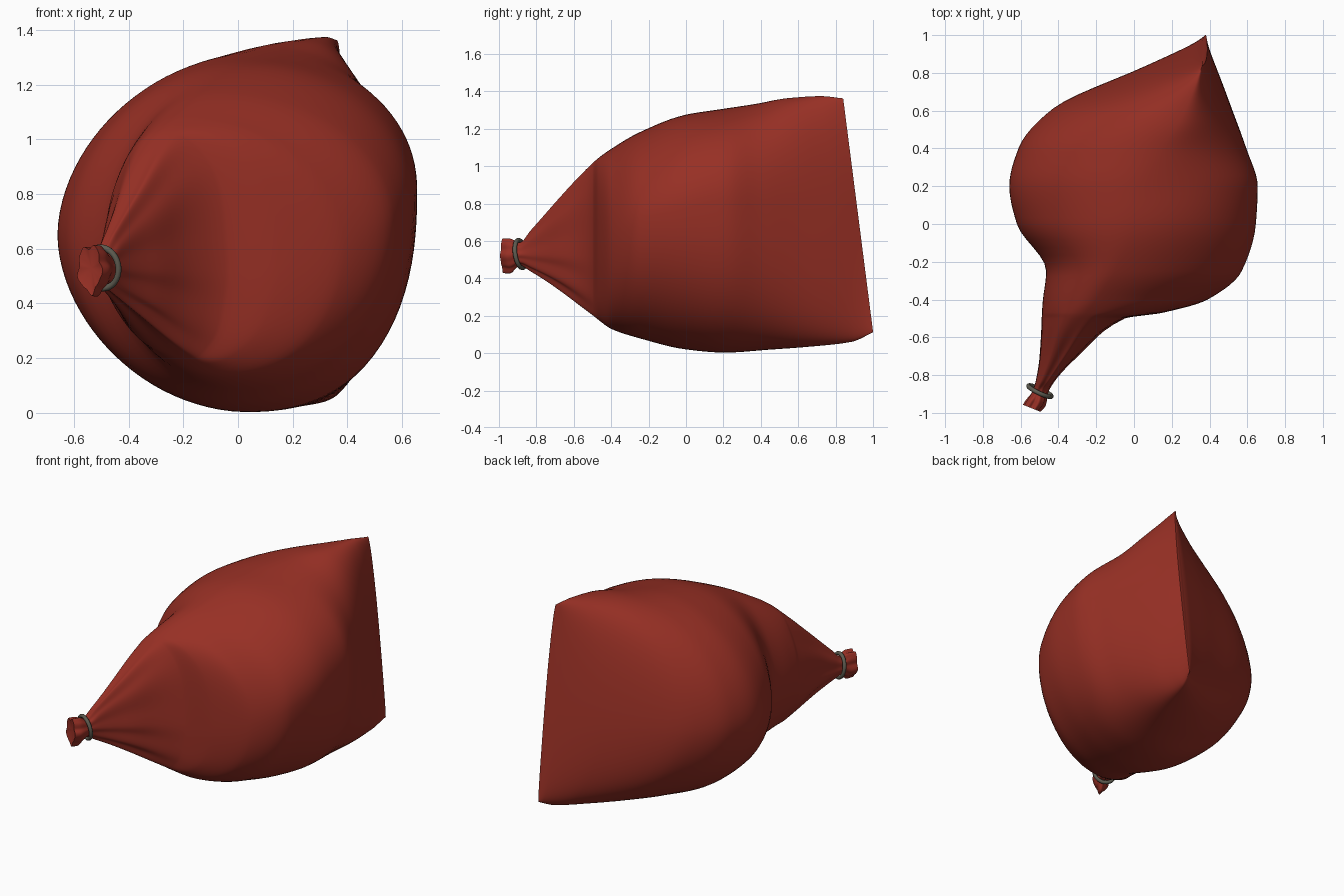
import bpy, bmesh, math
from mathutils import Vector

if "Cube" in bpy.data.objects:
    bpy.data.objects.remove(bpy.data.objects["Cube"])


def material(name, rgb):
    m = bpy.data.materials.new(name)
    m.diffuse_color = (*rgb, 1)
    m.use_nodes = True
    m.node_tree.nodes["Principled BSDF"].inputs["Base Color"].default_value = m.diffuse_color
    return m


red = material("red cloth", (0.31, 0.029, 0.018))
grey = material("grey wire", (0.11, 0.105, 0.08))

# Sack sections: y, left x, right x, bottom z, top z,
# x of the top, x of the bottom, z of the left, z of the right
SECTIONS = [
    (-0.975, -.585, -.500, .440, .610, -.54, -.54, .53, .53),
    (-0.94, -.565, -.470, .435, .610, -.52, -.52, .53, .53),
    (-0.89, -.540, -.455, .470, .590, -.50, -.50, .53, .53),
    (-0.83, -.520, -.420, .440, .655, -.46, -.46, .53, .53),
    (-0.70, -.500, -.300, .360, .800, -.38, -.36, .54, .53),
    (-0.50, -.490, -.050, .205, 1.015, -.27, -.17, .55, .52),
    (-0.47, -.488, .150, .180, 1.042, -.25, -.13, .58, .54),
    (-0.40, -.482, .390, .130, 1.092, -.20, -.05, .60, .60),
    (-0.25, -.465, .570, .080, 1.180, -.10, .00, .62, .70),
    (0.00, -.620, .645, .020, 1.275, .00, .00, .64, .78),
    (0.20, -.660, .655, .003, 1.305, .03, .03, .65, .81),
    (0.40, -.610, .595, .018, 1.332, .12, .15, .65, .79),
    (0.60, -.430, .520, .035, 1.363, .24, .27, .65, .76),
    (0.80, .040, .440, .060, 1.374, .32, .34, .66, .72),
    (0.92, .360, .388, .112, 1.362, .362, .38, .68, .72),
]


def slopes(ys, vs):
    """Tangents that never overshoot the sections."""
    d = [(vs[i + 1] - vs[i]) / (ys[i + 1] - ys[i]) for i in range(len(ys) - 1)]
    mid = [2 * a * b / (a + b) if a * b > 0 else 0 for a, b in zip(d, d[1:])]
    return [d[0]] + mid + [d[-1]]


def smoothstep(a, b, v):
    t = min(max((v - a) / (b - a), 0), 1)
    return t * t * (3 - 2 * t)


def dense_sections(steps):
    cols = list(zip(*SECTIONS))
    ys = cols[0]
    tangents = [slopes(ys, c) for c in cols[1:]]
    for i in range(len(ys) - 1):
        h = ys[i + 1] - ys[i]
        last = i == len(ys) - 2
        for k in range(steps + last):
            t = k / steps
            row = []
            for c, m in zip(cols[1:], tangents):
                row.append((2*t**3 - 3*t*t + 1) * c[i] + (t**3 - 2*t*t + t) * h * m[i]
                           + (3*t*t - 2*t**3) * c[i + 1] + (t**3 - t*t) * h * m[i + 1])
            yield ys[i] + h * t, row


def section_points(y, row, count):
    xl, xr, zb, zt, xt, xb, zl, zr = row
    mid = Vector(((xl + xr) / 2, 0, (zb + zt) / 2))
    # gathered pleats fade out towards the belly of the sack
    pleat = 0.04 * (1 - smoothstep(-0.72, -0.42, y))
    mouth_fade = 1 - smoothstep(-0.97, -0.88, y)
    lean = smoothstep(0.0, 0.92, y)
    # fullness of the belly and of the gathered shoulder
    belly = smoothstep(-0.2, 0.2, y) * (1 - smoothstep(0.65, 0.9, y))
    shoulder = smoothstep(-0.8, -0.5, y) * (1 - smoothstep(-0.5, -0.38, y))
    pts = []
    for j in range(count):
        a = 2 * math.pi * j / count
        c, s = math.cos(a), math.sin(a)
        if c < 0:
            power = 2 - 0.15 * belly
        elif s >= 0:
            power = 2 + 0.15 * belly + 0.5 * shoulder
        else:
            power = 2 + 0.35 * belly
        cx = xt if s >= 0 else xb
        cz = zr if c >= 0 else zl
        # keep the rounded quadrant evenly spaced by scaling along the ray
        k = (abs(c) ** power + abs(s) ** power) ** (-1 / power)
        p = Vector((cx + k * abs(c) * ((xr if c >= 0 else xl) - cx), 0,
                    cz + k * abs(s) * ((zt if s >= 0 else zb) - cz)))
        wave = pleat * math.cos(9 * a + 0.5) + 0.10 * mouth_fade * math.cos(5 * a + 1)
        p = mid + (p - mid) * (1 + wave)
        p.y = y - 0.128 * lean * (p.z - 0.74) - 0.4 * mouth_fade * (p.x - mid.x)
        pts.append(p)
    return pts


def finish(bm, name, mat, angle):
    bmesh.ops.recalc_face_normals(bm, faces=bm.faces)
    mesh = bpy.data.meshes.new(name)
    bm.to_mesh(mesh)
    bm.free()
    mesh.materials.append(mat)
    ob = bpy.data.objects.new(name, mesh)
    bpy.context.collection.objects.link(ob)
    bpy.ops.object.select_all(action='DESELECT')
    ob.select_set(True)
    bpy.context.view_layer.objects.active = ob
    bpy.ops.object.shade_smooth_by_angle(angle=math.radians(angle))
    return ob


def loft(bm, rings, closed=False):
    rings = [[bm.verts.new(p) for p in r] for r in rings]
    pairs = list(zip(rings, rings[1:])) + ([(rings[-1], rings[0])] if closed else [])
    for a, b in pairs:
        n = len(a)
        for j in range(n):
            bm.faces.new((a[j], a[(j + 1) % n], b[(j + 1) % n], b[j]))
    return rings


# Cloth sack: tied neck, round belly, flat seam at the back
bm = bmesh.new()
rings = loft(bm, [section_points(y, row, 96) for y, row in dense_sections(6)])
bm.faces.new(rings[-1])
# puckered mouth dips inward
tip = bm.verts.new((-0.535, -0.96, 0.53))
for j in range(96):
    bm.faces.new((rings[0][j], rings[0][(j + 1) % 96], tip))
finish(bm, "sack", red, 50)

# Wire loop around the neck
bm = bmesh.new()
R, r = 0.075, 0.012
hoop = []
for i in range(40):
    a = 2 * math.pi * i / 40
    hoop.append([Vector(((R + r * math.cos(b)) * math.cos(a),
                         (R + r * math.cos(b)) * math.sin(a), r * math.sin(b)))
                 for b in (2 * math.pi * k / 10 for k in range(10))])
loft(bm, hoop, closed=True)
tie = finish(bm, "neck_tie", grey, 60)
tie.rotation_mode = 'QUATERNION'
tie.rotation_quaternion = Vector((-0.42, -0.89, -0.15)).to_track_quat('Z', 'Y')
tie.location = (-0.498, -0.885, 0.53)
tie.scale = (0.9, 1, 1)
